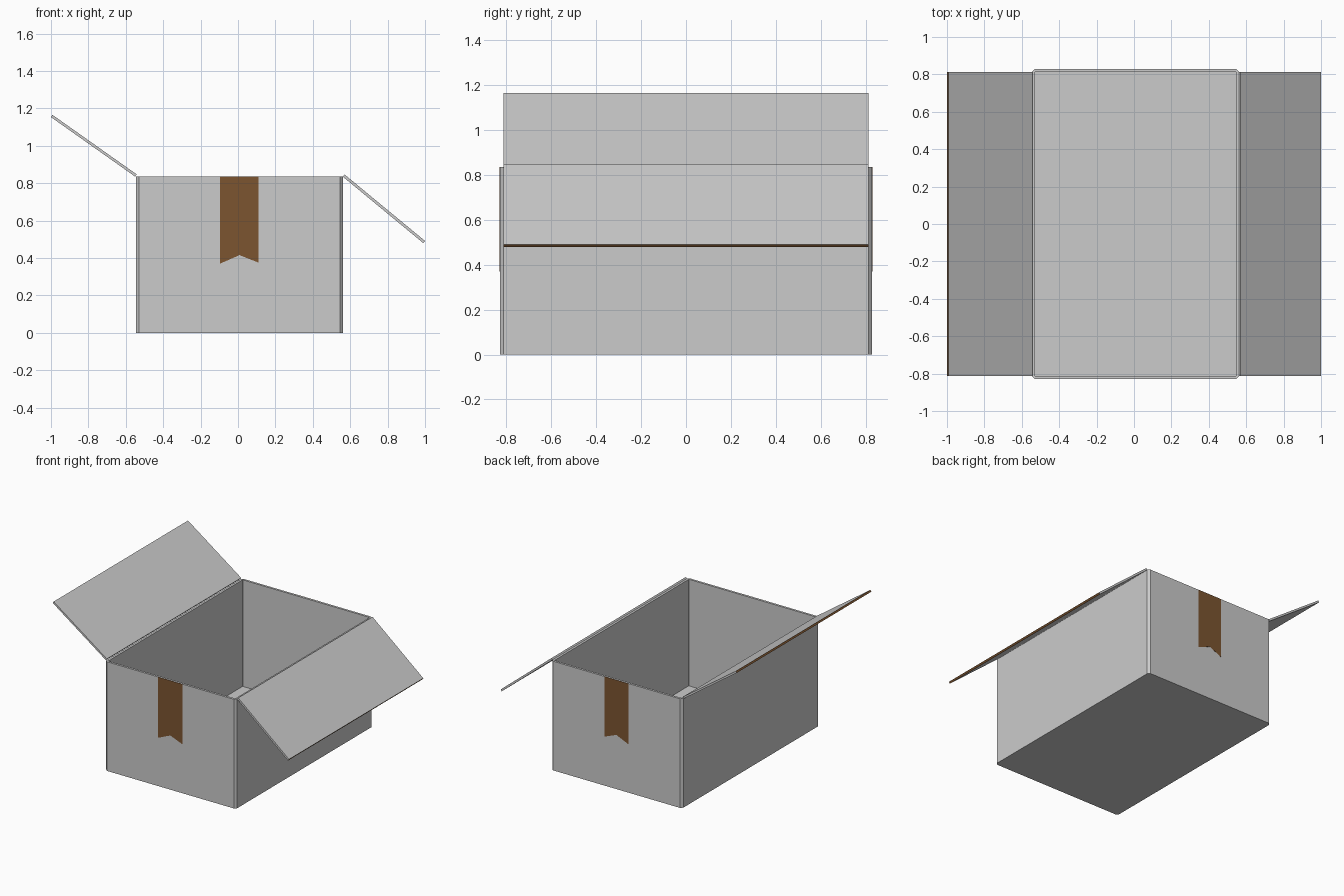
import bpy, bmesh
from mathutils import Vector

if "Cube" in bpy.data.objects:
    bpy.data.objects.remove(bpy.data.objects["Cube"])

tape_mat = bpy.data.materials.new("brown_tape")
tape_mat.diffuse_color = (0.20, 0.09, 0.03, 1)
tape_mat.use_nodes = True
tape_mat.node_tree.nodes["Principled BSDF"].inputs["Base Color"].default_value = tape_mat.diffuse_color
card_mat = bpy.data.materials.new("card")
card_mat.diffuse_color = (0.8, 0.8, 0.8, 1)
card_mat.use_nodes = True
card_mat.node_tree.nodes["Principled BSDF"].inputs["Base Color"].default_value = card_mat.diffuse_color


def add_object(name, bm, *mats):
    bmesh.ops.recalc_face_normals(bm, faces=bm.faces)
    mesh = bpy.data.meshes.new(name)
    bm.to_mesh(mesh)
    bm.free()
    for m in mats:
        mesh.materials.append(m)
    ob = bpy.data.objects.new(name, mesh)
    bpy.context.collection.objects.link(ob)
    return ob


def prism(name, profile, direction, *mats, mark=None):
    """Extrude a planar profile; 'mark' gives a test for faces using the second material."""
    bm = bmesh.new()
    face = bm.faces.new([bm.verts.new(p) for p in profile])
    ext = bmesh.ops.extrude_face_region(bm, geom=[face], use_keep_orig=True)
    moved = [g for g in ext["geom"] if isinstance(g, bmesh.types.BMVert)]
    bmesh.ops.translate(bm, verts=moved, vec=Vector(direction))
    if mark:
        for f in bm.faces:
            if mark(f):
                f.material_index = 1
    return add_object(name, bm, *mats)


def outline(x0, x1, y, c):
    """Rectangle with chamfered corners."""
    return [(x0 + c, -y), (x1 - c, -y), (x1, -y + c), (x1, y - c),
            (x1 - c, y), (x0 + c, y), (x0, y - c), (x0, -y + c)]


X0, X1, Y, H, T, C = -0.546, 0.562, 0.829, 0.835, 0.017, 0.016

# four walls as one ring with chamfered outer corners
outer = outline(X0, X1, Y, C)
inner = outline(X0 + T, X1 - T, Y - T, 0.001)
bm = bmesh.new()
rings = [[bm.verts.new((x, y, z)) for x, y in pts]
         for pts, z in ((outer, 0), (outer, H), (inner, H), (inner, 0))]
for a, b in zip(rings, rings[1:] + rings[:1]):
    for i in range(8):
        j = (i + 1) % 8
        bm.faces.new((a[i], a[j], b[j], b[i]))
add_object("box_walls", bm)

# floor panel
prism("box_floor", [(x, y, 0) for x, y in inner], (0, 0, 0.02))

# open flaps, brown only on the outer edge
flaps = {
    "left_flap": [(-0.542, 0.847), (-0.992, 1.165), (-1.0, 1.153), (-0.55, 0.835)],
    "right_flap": [(0.57, 0.846), (1.0, 0.491), (0.991, 0.479), (0.561, 0.834)],
}
for name, prof in flaps.items():
    prism(name, [(x, -0.812, z) for x, z in prof], (0, 1.624, 0), card_mat, tape_mat,
          mark=lambda f: abs(f.calc_center_median().x) > 0.95)

# notched tape tails on the front and back walls
tail = [(-0.095, H), (0.11, H), (0.11, 0.375), (0.008, 0.415), (-0.095, 0.37)]
for name, s in (("front_tape", -1), ("back_tape", 1)):
    prism(name, [(x, s * (Y - 0.001), z) for x, z in tail], (0, s * 0.002, 0), tape_mat)

# card colour is only needed to separate the flap edge, so use it on walls and floor too
for name in ("box_walls", "box_floor"):
    bpy.data.objects[name].data.materials.append(card_mat)
